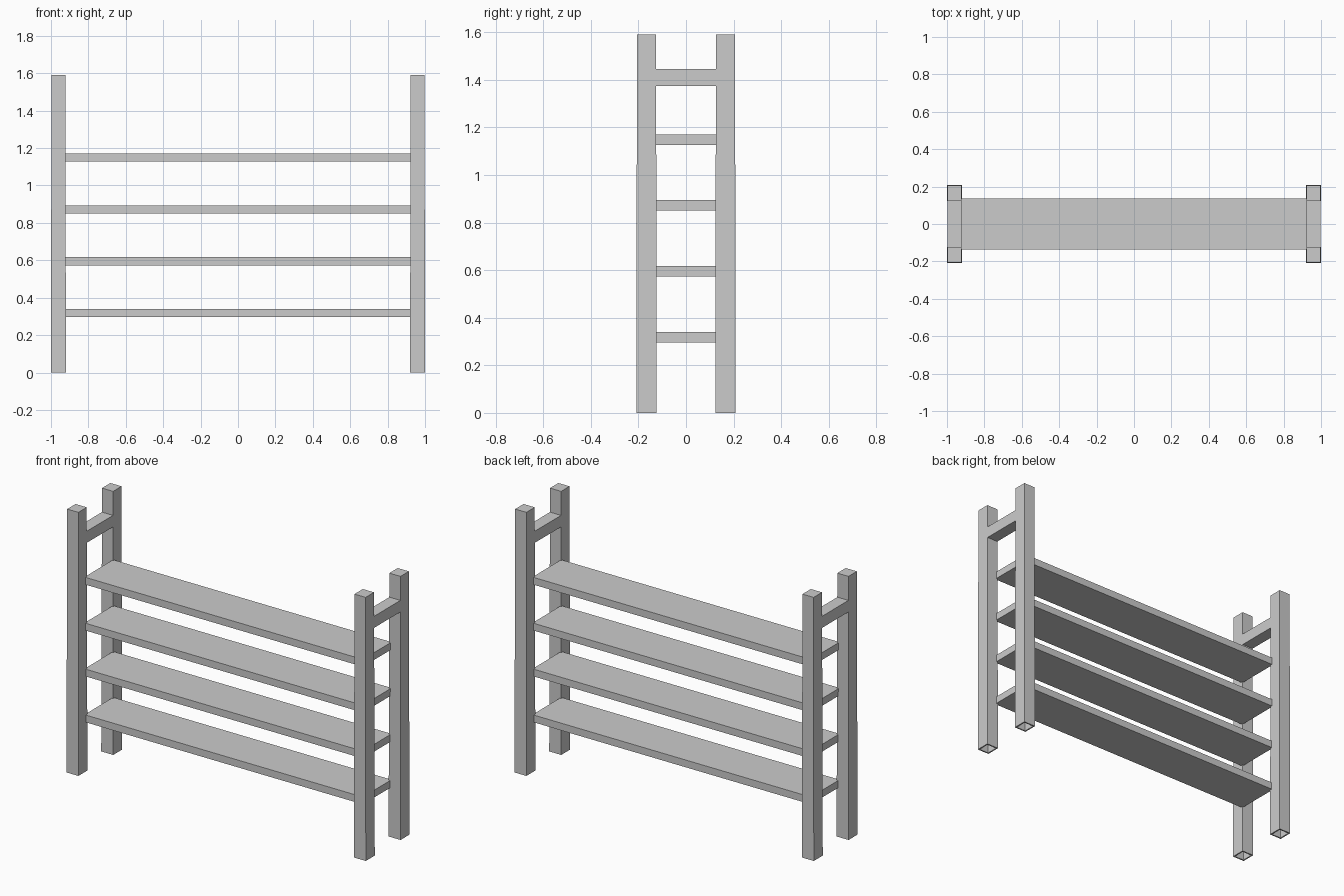
import bpy
import bmesh
from mathutils import Matrix, Vector

if "Cube" in bpy.data.objects:
    bpy.data.objects.remove(bpy.data.objects["Cube"])


def box(bm, lo, hi):
    lo, hi = Vector(lo), Vector(hi)
    m = Matrix.Translation((lo + hi) / 2) @ Matrix.Diagonal((*(hi - lo), 1))
    return bmesh.ops.create_cube(bm, size=1, matrix=m)["verts"]


def finish(bm, name):
    bmesh.ops.recalc_face_normals(bm, faces=bm.faces)
    mesh = bpy.data.meshes.new(name)
    bm.to_mesh(mesh)
    bm.free()
    obj = bpy.data.objects.new(name, mesh)
    bpy.context.collection.objects.link(obj)
    return obj


# Upright posts: slightly tapered, with a hollow foot
def post(name, sx, sy):
    cx, cy = sx * 0.96, sy * 0.166
    bm = bmesh.new()
    verts = box(bm, (cx - 0.04, cy - 0.043, 0), (cx + 0.04, cy + 0.043, 1.59))
    for v in verts:
        if v.co.z > 1:
            v.co.x = cx + (v.co.x - cx) * 0.93
            v.co.y = cy + (v.co.y - cy) * 0.93
    bm.normal_update()
    foot = min(bm.faces, key=lambda f: f.calc_center_median().z)
    bmesh.ops.inset_region(bm, faces=[foot], thickness=0.012)
    foot_verts = bmesh.ops.extrude_discrete_faces(bm, faces=[foot])["faces"][0].verts
    bmesh.ops.translate(bm, verts=list(foot_verts), vec=(0, 0, 0.15))
    finish(bm, name)


for sx, side in ((-1, "left"), (1, "right")):
    for sy, end in ((-1, "front"), (1, "back")):
        post(f"{end}_{side}_post", sx, sy)
    # Top rail joining the two posts of each end
    bm = bmesh.new()
    box(bm, (sx * 0.96 - 0.037, -0.135, 1.375), (sx * 0.96 + 0.037, 0.135, 1.445))
    finish(bm, f"{side}_top_rail")

# Four shelf boards, let into the posts
for i in range(4):
    z = 0.318 + i * 0.277
    bm = bmesh.new()
    box(bm, (-0.93, -0.137, z - 0.022), (0.93, 0.137, z + 0.022))
    finish(bm, f"shelf_{i + 1}")
